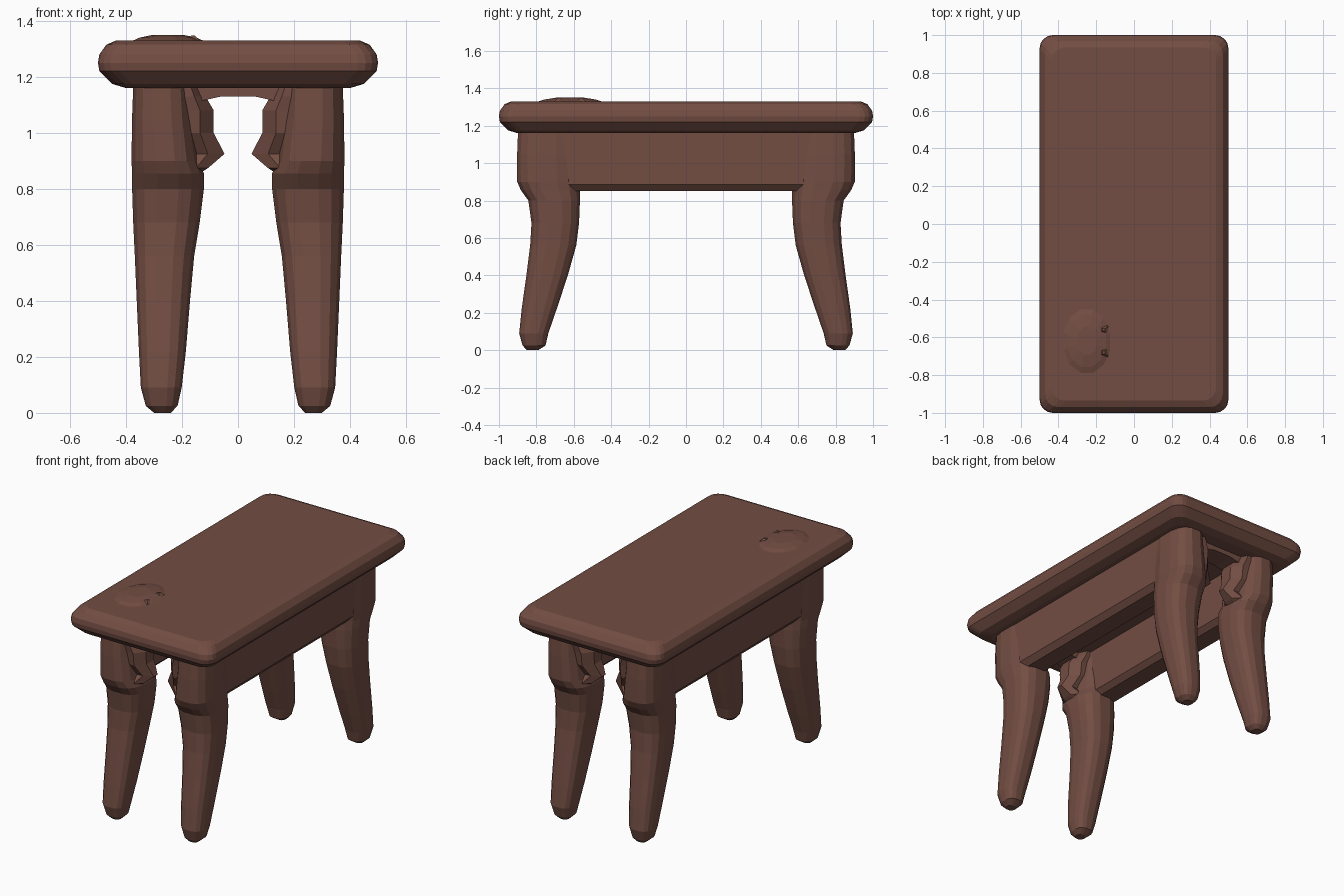
import bpy, bmesh, math

cube = bpy.data.objects.get("Cube")
if cube:
    bpy.data.objects.remove(cube, do_unlink=True)

brown = bpy.data.materials.new("brown_wood")
brown.use_nodes = True
COLOR = (0.17, 0.075, 0.056, 1)
brown.diffuse_color = COLOR
brown.node_tree.nodes["Principled BSDF"].inputs["Base Color"].default_value = COLOR


def finish(name, bm):
    bmesh.ops.recalc_face_normals(bm, faces=bm.faces)
    mesh = bpy.data.meshes.new(name)
    bm.to_mesh(mesh)
    bm.free()
    mesh.materials.append(brown)
    obj = bpy.data.objects.new(name, mesh)
    bpy.context.collection.objects.link(obj)
    return obj


def skin(name, rings):
    """Join closed rings of points into one capped solid."""
    bm = bmesh.new()
    loops = [[bm.verts.new(p) for p in ring] for ring in rings]
    n = len(loops[0])
    for a, b in zip(loops, loops[1:]):
        for i in range(n):
            j = (i + 1) % n
            bm.faces.new((a[i], a[j], b[j], b[i]))
    bm.faces.new(loops[0])
    bm.faces.new(loops[-1])
    return finish(name, bm)


def oval(x0, x1, y0, y1, z, n=16, power=0.75):
    """Rounded cross-section filling the given x and y ranges."""
    def soft(v):
        return math.copysign(abs(v) ** power, v)
    pts = []
    for i in range(n):
        t = 2 * math.pi * (i + 0.5) / n
        pts.append(((x0 + x1) / 2 + (x1 - x0) / 2 * soft(math.cos(t)),
                    (y0 + y1) / 2 + (y1 - y0) / 2 * soft(math.sin(t)), z))
    return pts


def rounded_rect(hx, hy, z, r, steps=4):
    pts = []
    for k, (sx, sy) in enumerate([(1, 1), (-1, 1), (-1, -1), (1, -1)]):
        for i in range(steps + 1):
            t = math.pi / 2 * (k + i / steps)
            pts.append((sx * (hx - r) + r * math.cos(t),
                        sy * (hy - r) + r * math.sin(t), z))
    return pts


# Seat with softened edges: height and inset of each level
seat_levels = [(1.16, 0.10), (1.175, 0.05), (1.22, 0.005), (1.25, 0),
               (1.28, 0.005), (1.315, 0.03), (1.33, 0.065)]
skin("seat", [rounded_rect(0.5 - d, 1 - d, z, 0.07) for z, d in seat_levels])

# Leg sections for the left back leg: x range, y range, height
leg_sections = [
    (0.24, 0.30, 0.79, 0.85, 0.0),
    (0.215, 0.33, 0.75, 0.875, 0.025),
    (0.20, 0.348, 0.735, 0.893, 0.09),
    (0.185, 0.355, 0.69, 0.88, 0.22),
    (0.17, 0.363, 0.63, 0.855, 0.40),
    (0.155, 0.37, 0.585, 0.835, 0.56),
    (0.135, 0.376, 0.57, 0.828, 0.68),
    (0.12, 0.38, 0.565, 0.845, 0.80),
    (0.12, 0.38, 0.565, 0.885, 0.855),
    (0.14, 0.382, 0.57, 0.905, 0.90),
    (0.16, 0.38, 0.58, 0.905, 1.05),
    (0.17, 0.375, 0.58, 0.90, 1.18),
]

# Broken stretcher stub beside each leg: inner x, y range, height
stub_sections = [(0.14, 0.70, 0.80, 0.85), (0.10, 0.66, 0.84, 0.875),
                 (0.04, 0.70, 0.80, 0.925), (0.08, 0.65, 0.85, 1.0),
                 (0.08, 0.64, 0.86, 1.08), (0.11, 0.62, 0.87, 1.13),
                 (0.13, 0.62, 0.87, 1.17)]


def place(points, sx, sy):
    return [(x * sx, y * sy, z) for x, y, z in points]


for sx, side in ((1, "left"), (-1, "right")):
    for sy, end in ((1, "back"), (-1, "front")):
        skin(f"{end}_{side}_leg",
             [place(oval(*s), sx, sy) for s in leg_sections])
        skin(f"{end}_{side}_stub",
             [place(oval(x, 0.26, y0, y1, z, 8, 1), sx, sy)
              for x, y0, y1, z in stub_sections])

    # Long side rail with softened lower edges
    rail = [(0.22, 0.85), (0.335, 0.85), (0.365, 0.885), (0.37, 1.18),
            (0.19, 1.18), (0.19, 0.88)]
    skin(f"{side}_rail", [[(x * sx, y, z) for x, z in rail]
                          for y in (-0.8, 0.8)])

# Shallow webs under the seat at each end
for sy, end in ((1, "back"), (-1, "front")):
    arch = [(-0.15, 1.18), (-0.15, 1.11), (-0.06, 1.13),
            (0.06, 1.13), (0.15, 1.11), (0.15, 1.18)]
    skin(f"{end}_web", [[(x, y * sy, z) for x, z in arch]
                        for y in (0.68, 0.82)])

# Worn swelling in the seat top
skin("seat_swelling", [oval(-0.25 - 0.14 * s, -0.25 + 0.14 * s,
                            -0.62 - 0.19 * s, -0.62 + 0.19 * s, z, 12, 1)
                       for s, z in ((1, 1.325), (0.75, 1.34), (0.4, 1.35))])
for i, y in enumerate((-0.56, -0.68)):
    skin(f"seat_chip_{i + 1}", [oval(-0.16 - r, -0.16 + r, y - r, y + r, z, 4, 1)
                                for r, z in ((0.04, 1.325), (0.01, 1.347))])
